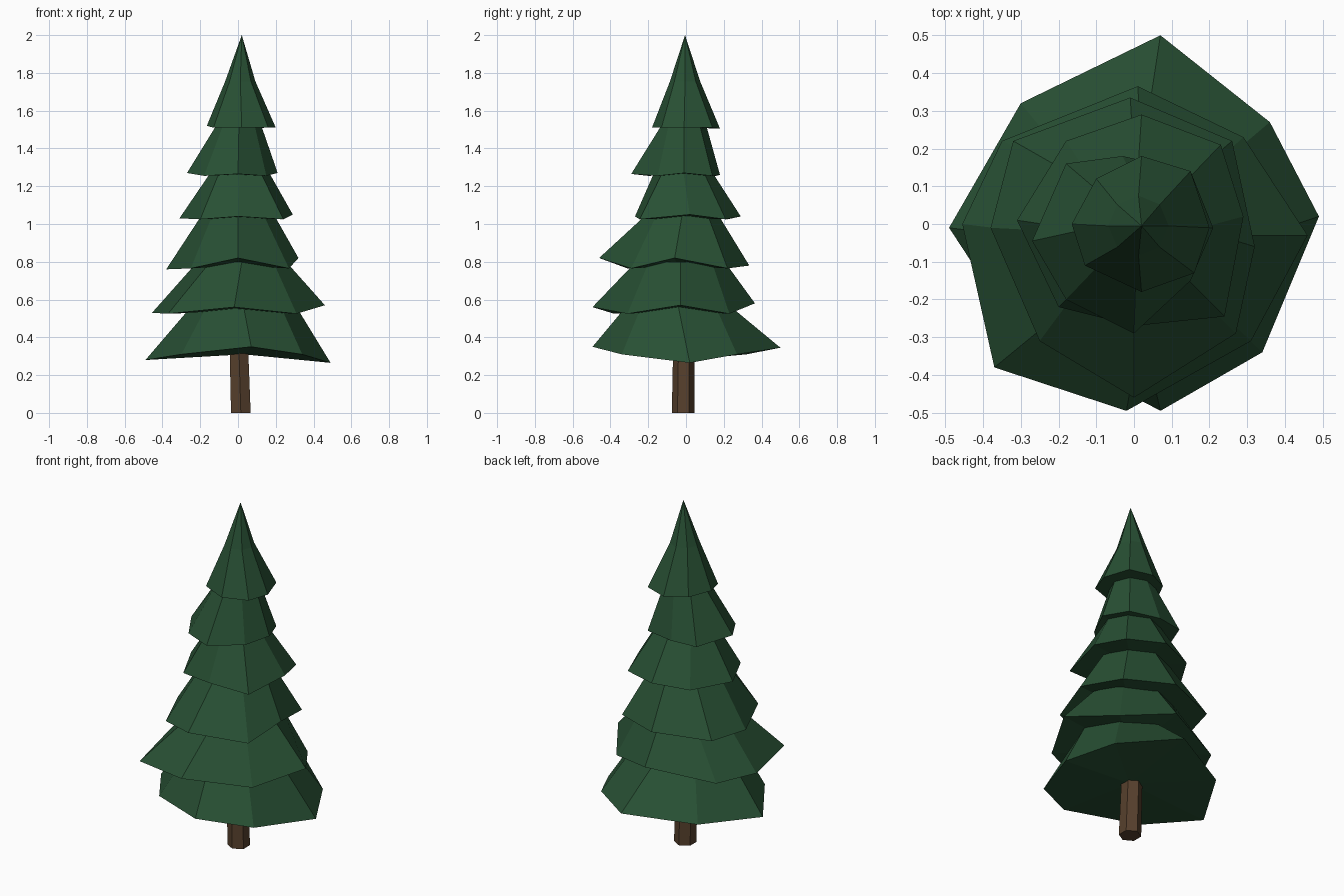
import bpy
import bmesh
from math import cos, sin, pi
from mathutils import Vector

cube = bpy.data.objects.get("Cube")
if cube:
    bpy.data.objects.remove(cube, do_unlink=True)


def make_material(name, rgb):
    mat = bpy.data.materials.new(name)
    mat.use_nodes = True
    colour = (*rgb, 1.0)
    mat.diffuse_color = colour
    mat.node_tree.nodes["Principled BSDF"].inputs["Base Color"].default_value = colour
    return mat


needle_green = make_material("needle green", (0.021, 0.08, 0.034))
bark_brown = make_material("bark brown", (0.095, 0.052, 0.026))


def ring(sides, radius, centre, turn=0.0):
    """Points of a regular polygon lying level around a centre."""
    return [Vector(centre) + Vector((radius * cos(turn + 2 * pi * i / sides),
                                     radius * sin(turn + 2 * pi * i / sides), 0))
            for i in range(sides)]


def loft(name, rings, material, tip=None):
    """Skin a stack of rings, closing the base and the top with fans."""
    bm = bmesh.new()
    loops = [[bm.verts.new(p) for p in points] for points in rings]
    sides = len(loops[0])

    def fan(loop, point):
        hub = bm.verts.new(point)
        for i in range(sides):
            bm.faces.new((loop[i], loop[(i + 1) % sides], hub))

    for low, high in zip(loops, loops[1:]):
        for i in range(sides):
            j = (i + 1) % sides
            bm.faces.new((low[i], low[j], high[j], high[i]))
    middle = [sum(points, Vector()) / sides for points in (rings[0], rings[-1])]
    fan(loops[0], middle[0])
    fan(loops[-1], Vector(tip) if tip else middle[1])
    bmesh.ops.recalc_face_normals(bm, faces=bm.faces)
    mesh = bpy.data.meshes.new(name)
    bm.to_mesh(mesh)
    bm.free()
    mesh.materials.append(material)
    obj = bpy.data.objects.new(name, mesh)
    bpy.context.collection.objects.link(obj)
    return obj


def tier(name, xs, ys, heights, diagonal, top_radius, top_centre, tip=None):
    """Branch skirt: uneven eight-point rim, heights for the four main points."""
    rim = [Vector((x, y, diagonal if i % 2 else heights[i // 2]))
           for i, (x, y) in enumerate(zip(xs, ys))]
    return loft(name, [rim, ring(8, top_radius, top_centre)], needle_green, tip)


# Slightly leaning six-sided trunk
loft("trunk", [ring(6, 0.06, (0.015, -0.015, 0), pi / 2),
               ring(6, 0.055, (0, -0.01, 0.5), pi / 2)], bark_brown)

# Branch skirts, lowest first; rim points run from the left side round the back
tier("branches_lowest",
     (.49, .36, .07, -.30, -.49, -.30, .07, .34),
     (.02, .27, .50, .32, -.01, -.30, -.495, -.34),
     (.265, .345, .28, .35), .31, .28, (.03, -.04, .56))
tier("branches_low",
     (.46, .29, .01, -.35, -.455, -.37, -.02, .31),
     (-.03, .23, .365, .22, 0, -.38, -.495, -.31),
     (.57, .58, .53, .56), .525, .235, (.02, -.03, .80))
tier("branches_lower_middle",
     (.32, .26, -.01, -.32, -.38, -.25, 0, .27),
     (-.06, .22, .335, .22, -.01, -.31, -.46, -.29),
     (.82, .78, .76, .82), .765, .19, (0, -.02, 1.05))
tier("branches_upper_middle",
     (.29, .23, .02, -.18, -.31, -.2, 0, .24),
     (.02, .21, .29, .22, .01, -.22, -.27, -.245),
     (1.05, 1.04, 1.03, 1.04), 1.025, .15, (.01, -.015, 1.28))
tier("branches_high",
     (.21, .15, -.03, -.18, -.27, -.18, 0, .15),
     (-.01, .14, .18, .16, -.045, -.2, -.29, -.15),
     (1.27, 1.26, 1.27, 1.265), 1.255, .115, (.005, -.01, 1.53))
tier("branches_top",
     (.2, .15, .02, -.1, -.165, -.13, .02, .16),
     (-.01, .14, .18, .12, 0, -.11, -.18, -.13),
     (1.51, 1.505, 1.52, 1.51), 1.51, .08, (.012, -.005, 1.755),
     tip=(.02, -.005, 2))
